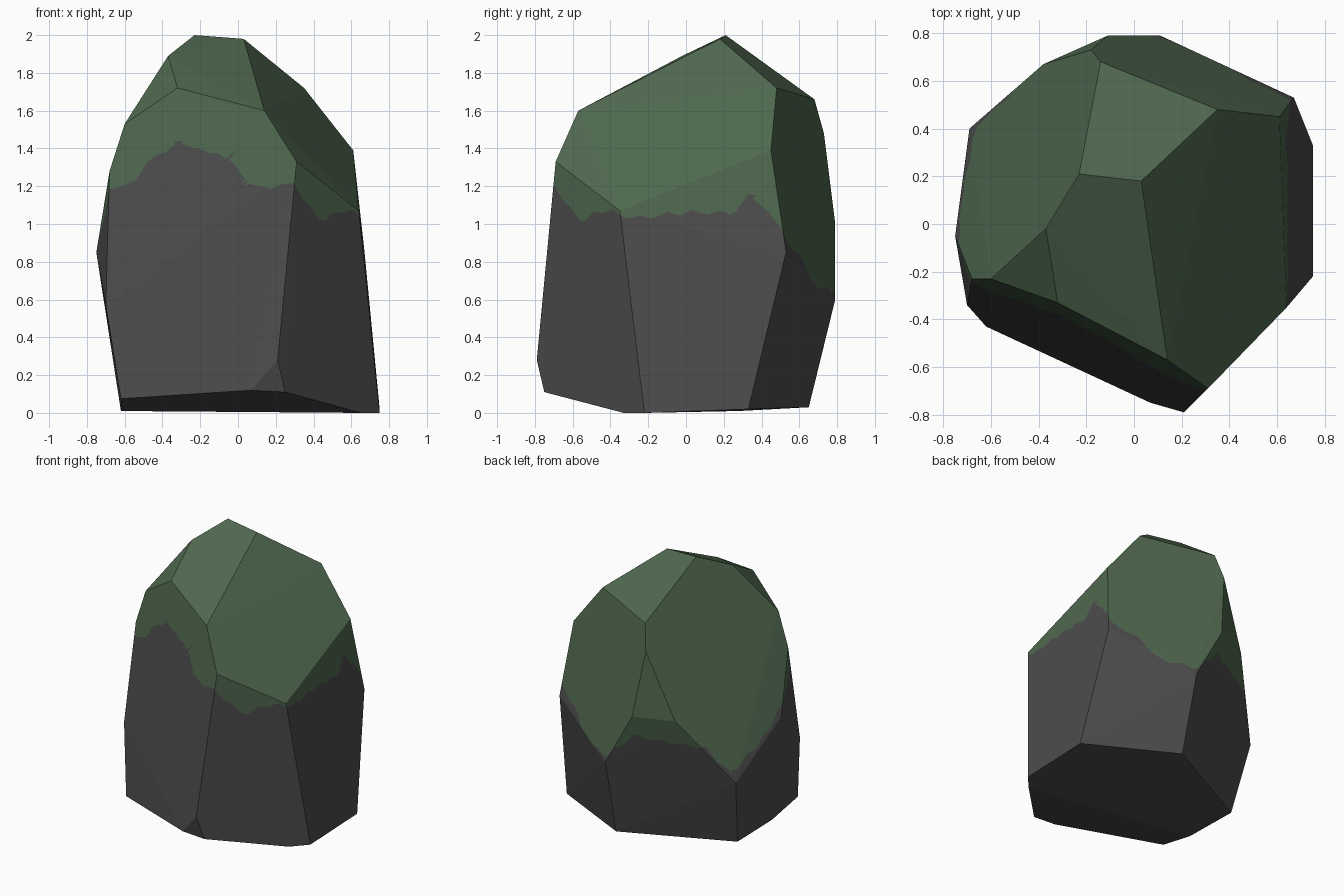
import bpy, bmesh, math

if "Cube" in bpy.data.objects:
    bpy.data.objects.remove(bpy.data.objects["Cube"])

# Corners of the faceted boulder (x, y, z)
CORNERS = [
    (.03, .18, 1.98), (-.23, .21, 2.0), (-.37, -.02, 1.89), (-.14, .68, 1.66),   # crown
    (-.32, -.33, 1.72), (.14, -.57, 1.60), (.35, .48, 1.72), (.61, .45, 1.39),
    (-.60, -.23, 1.53), (-.68, -.23, 1.28), (.31, -.69, 1.33), (.64, -.35, 1.07),  # shoulder
    (-.18, .73, 1.48), (-.11, .79, 1.0), (-.38, .67, .99), (.67, .53, .85),
    (-.75, -.05, .85), (-.70, -.34, .57), (.11, .79, .60), (-.69, .40, .51),       # waist
    (.21, -.79, .28), (.07, -.75, .12), (.25, -.75, .11), (-.62, -.43, .075),      # foot
    (.65, -.33, 0), (.75, -.22, 0), (.75, .33, .02), (.12, .65, .03),
    (-.62, .28, .01), (-.61, -.14, .01)]

# Lower limit of the moss: (compass angle in degrees, height)
MOSS = [(0, 1.06), (21, 1.06), (28, 1.15), (34, 1.08), (39, .92), (54, .80), (62, .68),
        (82, .64), (97, .84), (135, .78), (148, .58), (172, .76), (184, .90), (196, 1.05),
        (200, 1.20), (209, 1.20), (212, 1.33), (219, 1.36), (230, 1.43), (252, 1.38),
        (266, 1.35), (274, 1.22), (280, 1.19), (293, 1.21), (305, 1.04), (311, 1.02),
        (319, 1.07), (330, 1.06), (336, 1.03), (360, 1.06)]


def above_moss_line(p):
    a = math.degrees(math.atan2(p.y, p.x)) % 360
    for (a0, z0), (a1, z1) in zip(MOSS, MOSS[1:]):
        if a0 <= a <= a1:
            limit = z0 + (z1 - z0) * (a - a0) / (a1 - a0)
            break
    return p.z - limit - .012 * math.sin(math.radians(a * 30))


def material(name, colour):
    m = bpy.data.materials.new(name)
    m.diffuse_color = (*colour, 1)
    m.use_nodes = True
    m.node_tree.nodes["Principled BSDF"].inputs["Base Color"].default_value = m.diffuse_color
    return m


# Boulder body: convex hull with merged flat facets
bm = bmesh.new()
for c in CORNERS:
    bm.verts.new(c)
hull = bmesh.ops.convex_hull(bm, input=bm.verts)
inner = [v for v in bm.verts if not v.link_faces]
bmesh.ops.delete(bm, geom=inner, context='VERTS')
bmesh.ops.triangulate(bm, faces=bm.faces[:])

# Fine grid, then cut along the moss line
bmesh.ops.subdivide_edges(bm, edges=bm.edges[:], cuts=15, use_grid_fill=True)
bmesh.ops.triangulate(bm, faces=bm.faces[:])
cut_verts = set()
for e in bm.edges[:]:
    a, b = e.verts
    fa, fb = above_moss_line(a.co), above_moss_line(b.co)
    if fa * fb < 0:
        cut_verts.add(bmesh.utils.edge_split(e, a, fa / (fa - fb))[1])
for f in bm.faces[:]:
    on_line = [v for v in f.verts if v in cut_verts]
    if len(on_line) == 2:
        bmesh.utils.face_split(f, on_line[0], on_line[1])

# Moss above the line, bare stone below
for f in bm.faces:
    f.material_index = int(above_moss_line(f.calc_center_median()) > 0)
    f.smooth = False
bmesh.ops.recalc_face_normals(bm, faces=bm.faces[:])

mesh = bpy.data.meshes.new("mossy_boulder")
bm.to_mesh(mesh)
bm.free()
mesh.materials.append(material("dark grey stone", (.072, .072, .073)))
mesh.materials.append(material("moss green", (.078, .138, .078)))
boulder = bpy.data.objects.new("mossy_boulder", mesh)
bpy.context.collection.objects.link(boulder)
